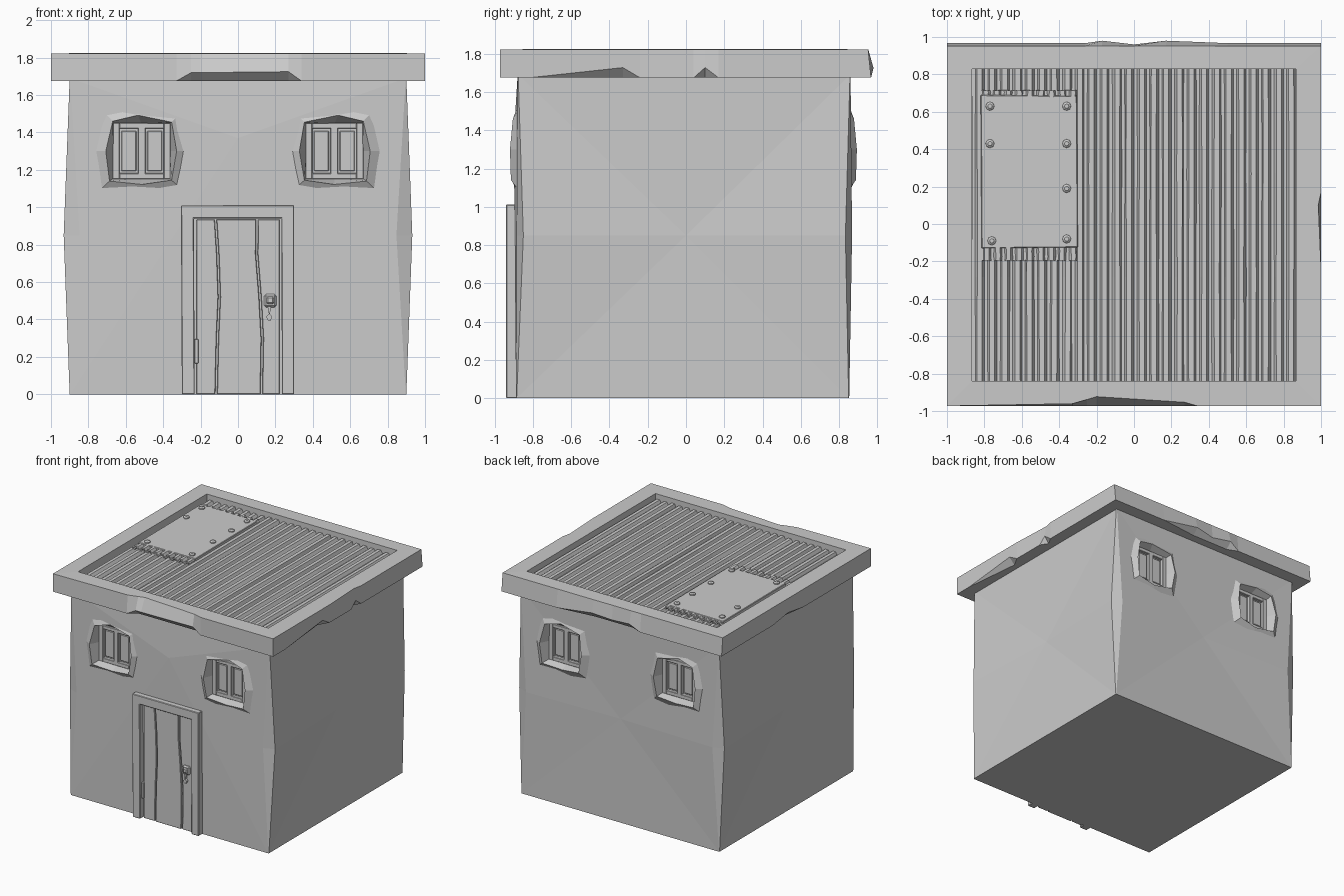
import bpy, bmesh, math, random
from mathutils import Vector

if "Cube" in bpy.data.objects:
    bpy.data.objects.remove(bpy.data.objects["Cube"])

random.seed(4)


def finish(name, bm, bevel=0):
    bmesh.ops.remove_doubles(bm, verts=bm.verts, dist=1e-5)
    bmesh.ops.recalc_face_normals(bm, faces=bm.faces)
    me = bpy.data.meshes.new(name)
    bm.to_mesh(me)
    bm.free()
    ob = bpy.data.objects.new(name, me)
    bpy.context.collection.objects.link(ob)
    if bevel:
        m = ob.modifiers.new("bevel", "BEVEL")
        m.width, m.segments = bevel, 1
    return ob


def loft(name, loops, caps=True, bevel=0):
    """Skin a list of closed loops that share one point count."""
    bm = bmesh.new()
    rings = [[bm.verts.new(p) for p in loop] for loop in loops]
    n = len(rings[0])
    for a, b in zip(rings, rings[1:]):
        for i in range(n):
            j = (i + 1) % n
            bm.faces.new((a[i], a[j], b[j], b[i]))
    if caps:
        bm.faces.new(rings[0])
        bm.faces.new(rings[-1])
    return finish(name, bm, bevel)


def prism(name, pts, y0, y1, bevel=0):
    return loft(name, [[(x, y, z) for x, z in pts] for y in (y0, y1)], True, bevel)


def box(name, x0, x1, y0, y1, z0, z1, bevel=0):
    return prism(name, [(x0, z0), (x1, z0), (x1, z1), (x0, z1)], y0, y1, bevel)


# Walls: corners are worn into long diamond facets at mid height
def outline(z, hx, yf, yb, cx, cy):
    return [(-hx + cx, yf, z), (hx - cx, yf, z), (hx, yf + cy, z), (hx, yb - cy, z),
            (hx - cx, yb, z), (-hx + cx, yb, z), (-hx, yb - cy, z), (-hx, yf + cy, z)]


levels = [outline(0, .9, -.888, .853, .003, .003),
          outline(.85, .932, -.885, .868, .085, .035),
          outline(1.69, .9, -.88, .86, .003, .003)]
centres = [(0, -.9, 1.37), (.9, 0, .85), (0, .85, .85), (-.9, 0, .85)]
bm = bmesh.new()
L = [[bm.verts.new(p) for p in lv] for lv in levels]
bm.faces.new(L[0])
bm.faces.new(L[2])
for k, c in enumerate(centres):
    i, j, n = 2 * k, 2 * k + 1, (2 * k + 2) % 8
    cv = bm.verts.new(c)
    edge = [L[0][i], L[0][j], L[1][j], L[2][j], L[2][i], L[1][i]]
    for a, b in zip(edge, edge[1:] + edge[:1]):
        bm.faces.new((a, b, cv))
    for r in (0, 1):
        bm.faces.new((L[r][j], L[r][n], L[r + 1][n], L[r + 1][j]))
walls = finish("walls", bm)

# Windows: flared chipped recess, frame and two casements, front and back
RIM = [(-.172, 1.14), (0, 1.122), (.16, 1.145), (.187, 1.3),
       (.16, 1.455), (-.02, 1.492), (-.155, 1.46), (-.192, 1.3)]
RIM_D = [.03, .012, .03, .035, .02, .004, .02, .035]
INNER = [(-.15, 1.155), (0, 1.155), (.15, 1.155), (.15, 1.3),
         (.15, 1.445), (0, 1.445), (-.15, 1.445), (-.15, 1.3)]


def window(cx, mirror, back):
    tag = ("back" if back else "front") + ("_right" if cx > 0 else "_left")
    Y = (lambda d: .858 + d) if back else (lambda d: -.885 - d)
    X = lambda x: cx + mirror * x
    rim = [(X(x), Y(d), z) for (x, z), d in zip(RIM, RIM_D)]
    outer = [(X(x * 1.45), Y(-.025), 1.3 + (z - 1.3) * 1.45) for x, z in RIM]
    inner = [(X(x), Y(-.055), z) for x, z in INNER]
    loft("window_surround_" + tag, [outer, rim, inner], caps=False)
    cut = prism("cutter", [(X(x * 1.03), 1.3 + (z - 1.3) * 1.03) for x, z in RIM], Y(-.1), Y(.1))
    m = walls.modifiers.new("cut", "BOOLEAN")
    m.object, m.operation, m.solver = cut, "DIFFERENCE", "EXACT"
    cut.hide_render = True
    cut.hide_set(True)
    box("window_backing_" + tag, cx - .165, cx + .165, Y(-.11), Y(-.06), 1.14, 1.46)
    for k, (x0, x1, z0, z1) in enumerate([(-.155, -.118, 1.15, 1.45), (-.02, .02, 1.15, 1.45),
                                          (.118, .155, 1.15, 1.45), (-.12, .12, 1.15, 1.182),
                                          (-.12, .12, 1.42, 1.45)]):
        box("window_frame_%s_%d" % (tag, k), cx + x0, cx + x1, Y(-.08), Y(-.035), z0, z1, .003)
    for s in (-1, 1):
        c = cx + s * .069
        box("window_pane_%s_%d" % (tag, s), c - .04, c + .04, Y(-.08), Y(-.05), 1.193, 1.409, .004)


for back in (False, True):
    window(-.515, 1, back)
    window(.515, -1, back)

# Door: frame, backing, wavy planks, hinge and handle
prism("door_frame", [(-.3, 0), (-.305, 1.01), (.3, 1.012), (.3, 0), (.235, 0),
                     (.232, .94), (-.236, .94), (-.232, 0)], -.94, -.86, .004)
box("door_backing", -.24, .24, -.893, -.86, 0, .945)
zs = [0, .3, .52, .75, .935]
seams = [[-.226] * 5, [-.117, -.11, -.1, -.108, -.12], [.125, .13, .118, .1, .102], [.228] * 5]
for k in range(3):
    left = [(x + .005, z) for x, z in zip(seams[k], zs)]
    right = [(x - .005, z) for x, z in zip(seams[k + 1], zs)]
    prism("door_plank_%d" % k, left + right[::-1], -.908 - .003 * (k == 1), -.87, .003)
box("door_hinge", -.232, -.212, -.922, -.89, .165, .295, .003)
box("handle_plate", .14, .205, -.925, -.89, .465, .535, .01)
box("handle_knob", .152, .192, -.938, -.92, .482, .522, .008)
prism("handle_pull", [(.158, .47), (.165, .43), (.15, .415), (.16, .395),
                      (.175, .395), (.182, .415), (.17, .43), (.178, .47)], -.928, -.895)

# Roof rim: x, y, underside chip depth, chip height, top setback
RX, RF, RB = .865, -.84, .83
EDGE = [(-1, -.973, 0, 0, 0), (-.33, -.973, 0, 0, .012), (-.25, -.973, .05, .045, .035),
        (-.2, -.973, .05, .045, .05), (.27, -.973, .05, .05, .02), (.34, -.973, 0, 0, 0),
        (1, -.973, 0, 0, 0),
        (1, -.82, 0, 0, 0), (1, -.33, .05, .053, 0), (1, -.24, 0, 0, 0), (1, .04, 0, 0, .012),
        (1, .1, .04, .053, .015), (1, .17, 0, 0, 0),
        (1, .967, 0, 0, .015), (.5, .967, 0, 0, .015), (.17, .98, .05, .05, .027),
        (0, .96, .03, .03, .008), (-.17, .98, .05, .05, .027), (-.26, .967, 0, 0, .015),
        (-1, .967, 0, 0, .015), (-1, .3, 0, 0, 0), (-1, .1, .03, .03, 0), (-1, -.1, 0, 0, 0)]
loops = [[] for _ in range(5)]
for x, y, cd, ch, top in EDGE:
    on_side = abs(x) == 1 and abs(y) < .9
    n = Vector((math.copysign(1, x), 0, 0)) if on_side else Vector((0, math.copysign(1, y), 0))
    p = Vector((x, y, 0))
    ix, iy = max(-RX, min(RX, x)), max(RF, min(RB, y))
    loops[0].append(p - n * cd + Vector((0, 0, 1.675)))
    loops[1].append(p + Vector((0, 0, 1.675 + ch)))
    loops[2].append(p - n * top + Vector((0, 0, 1.822)))
    loops[3].append((ix, iy, 1.824))
    loops[4].append((ix, iy, 1.745))
loft("roof_rim", loops)


# Corrugated sheet helper: ridges run along y
def corrugated(name, x0, x1, y0, y1, z, period, amp, thick=0):
    bm = bmesh.new()
    count = round((x1 - x0) / period)
    step = (x1 - x0) / count
    prof = []
    for i in range(count):
        top = z + amp + random.uniform(-.004, .004)
        w = random.uniform(-.05, .05)
        for f, h in ((0, z - amp), (.25, z - amp), (.42 + w, top), (.83 + w, top)):
            prof.append((x0 + (i + f) * step, h))
    prof.append((x1, z - amp))
    rows = []
    for k in range(4):
        y = y0 + (y1 - y0) * k / 3
        ends = k in (0, 3)
        rows.append([bm.verts.new((x + (0 if ends else random.uniform(-.002, .002)),
                                   y, h)) for x, h in prof])
    for a, b in zip(rows, rows[1:]):
        for i in range(len(prof) - 1):
            bm.faces.new((a[i], a[i + 1], b[i + 1], b[i]))
    ob = finish(name, bm)
    if thick:
        m = ob.modifiers.new("thickness", "SOLIDIFY")
        m.thickness = thick
    return ob


corrugated("roof_sheet", -RX, RX, RF, RB, 1.772, .067, .012)

# Repair patch on the roof with crimped ends and rivets
loft("roof_patch", [[(-.815, -.13, z), (-.3, -.125, z), (-.305, .685, z), (-.82, .69, z)]
                    for z in (1.775, 1.808)], True, .004)
corrugated("patch_crimp_front", -.82, -.305, -.195, -.125, 1.797, .055, .009, .012)
corrugated("patch_crimp_back", -.825, -.305, .68, .715, 1.797, .055, .009, .012)
for k, (x, y) in enumerate([(-.77, .63), (-.36, .63), (-.77, .43), (-.36, .43),
                            (-.36, .19), (-.76, -.09), (-.36, -.08)]):
    loft("patch_rivet_%d" % k,
         [[(x + r * math.cos(a * math.pi / 4), y + r * math.sin(a * math.pi / 4), z)
           for a in range(8)] for r, z in ((.024, 1.80), (.023, 1.816), (.012, 1.824))])

# Apply the window cuts and drop the cutters
bpy.context.view_layer.objects.active = walls
for m in list(walls.modifiers):
    bpy.ops.object.modifier_apply(modifier=m.name)
for ob in [o for o in bpy.data.objects if o.name.startswith("cutter")]:
    bpy.data.objects.remove(ob)
